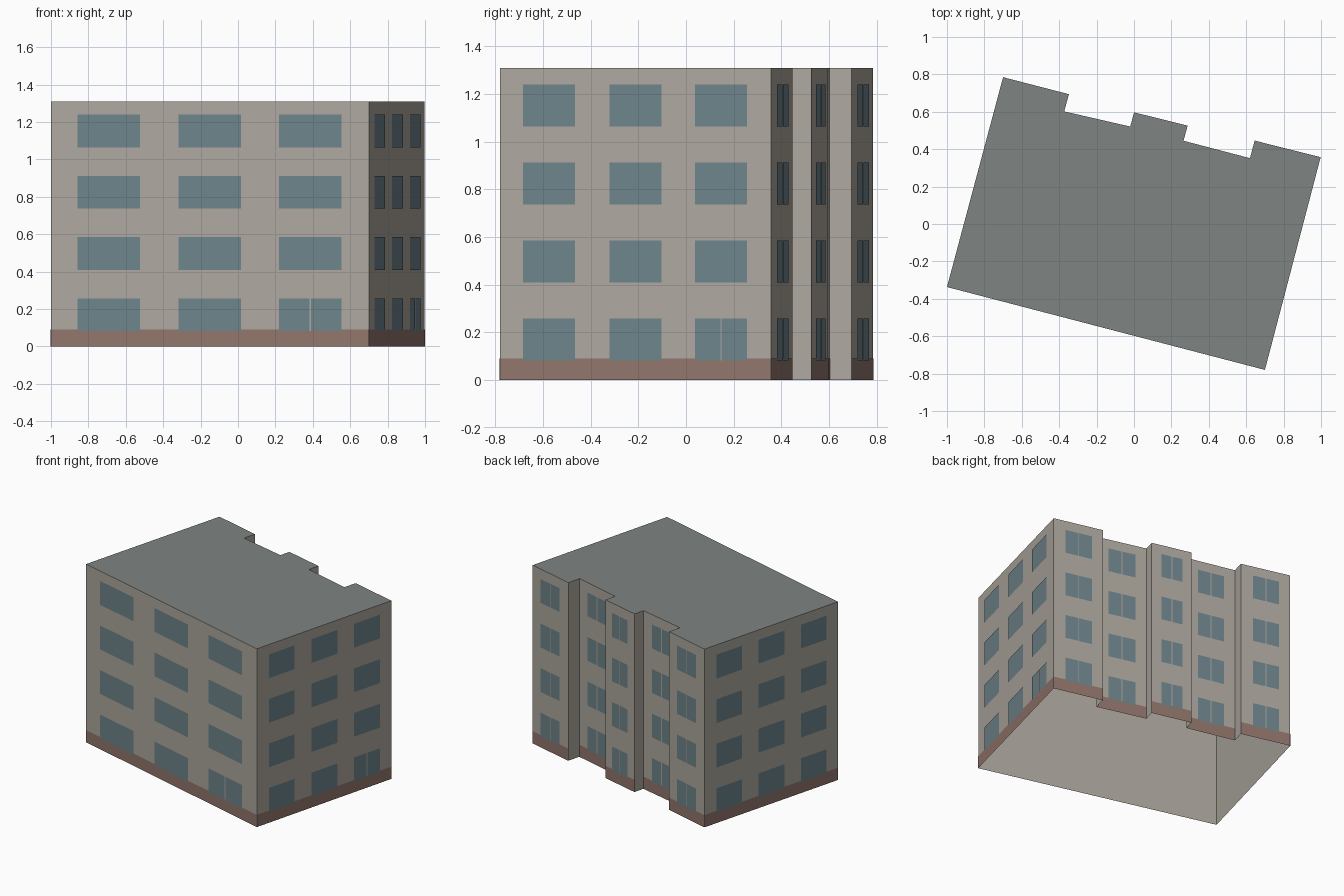
import bpy
from mathutils import Vector

if "Cube" in bpy.data.objects:
    bpy.data.objects.remove(bpy.data.objects["Cube"])

HEIGHT, PLINTH = 1.31, 0.09

# Footprint, counter-clockwise from the front left corner
A, B, C = (-1.0, -0.337), (0.70, -0.78), (0.998, 0.357)
D, E, F, G = (0.645, 0.446), (0.62, 0.352), (0.265, 0.445), (0.287, 0.526)
H, I, J, K = (0.0, 0.597), (-0.02, 0.521), (-0.373, 0.602), (-0.348, 0.694)
L = (-0.70, 0.785)
outline = [A, B, C, D, E, F, G, H, I, J, K, L]


def material(name, rgb):
    m = bpy.data.materials.new(name)
    m.diffuse_color = (*rgb, 1)
    m.use_nodes = True
    m.node_tree.nodes["Principled BSDF"].inputs["Base Color"].default_value = m.diffuse_color
    return m


wall_mat = material("wall_render", (0.42, 0.39, 0.345))
roof_mat = material("roof_grey", (0.21, 0.235, 0.225))
glass_mat = material("glass_blue", (0.155, 0.23, 0.26))
plinth_mat = material("plinth_brown", (0.285, 0.18, 0.15))


def make(name, polys, mat):
    verts, faces = [], []
    for p in polys:
        faces.append(range(len(verts), len(verts) + len(p)))
        verts += p
    me = bpy.data.meshes.new(name)
    me.from_pydata(verts, [], [list(f) for f in faces])
    me.materials.append(mat)
    ob = bpy.data.objects.new(name, me)
    bpy.context.collection.objects.link(ob)
    return ob


def panel(p, q, t0, t1, z0, z1, off=0.0):
    """Outward-facing rectangle on wall p-q, from fraction t0 to t1."""
    p, q = Vector((*p, 0)), Vector((*q, 0))
    d = q - p
    n = Vector((d.y, -d.x, 0)).normalized() * off
    a, b = p + d * t0 + n, p + d * t1 + n
    return [(a.x, a.y, z0), (b.x, b.y, z0), (b.x, b.y, z1), (a.x, a.y, z1)]


# Wall shell, open underneath, and flat roof
make("walls", [panel(p, q, 0, 1, 0, HEIGHT)
               for p, q in zip(outline, outline[1:] + outline[:1])], wall_mat)
make("roof", [[(x, y, HEIGHT) for x, y in outline]], roof_mat)

# Facades: (start, end, window centres, half width, fully split into two panes)
sides = (0.182, 0.5, 0.816)
facades = {
    "front": (A, B, sides, 0.098, False),
    "right": (B, C, sides, 0.096, False),
    "left": (L, A, sides, 0.096, False),
}
for i, (p, q) in enumerate([(C, D), (E, F), (G, H), (I, J), (K, L)]):
    facades[f"back_{i + 1}"] = (p, q, (0.503,), 0.267, True)

for name, (p, q, centres, half, split) in facades.items():
    # Brown base strip
    make(name + "_plinth", [panel(p, q, 0, 1, 0, PLINTH, 0.002)], plinth_mat)
    # Four storeys of windows; the last ground-floor one is a double door
    gap = 0.003 / (Vector(q) - Vector(p)).length
    panes = []
    for floor in range(4):
        z0 = 0.082 + 0.3275 * floor
        for k, c in enumerate(centres):
            door = floor == 0 and k == 2 and name != "left"
            spans = [(c - half, c + half)]
            if split or door:
                spans = [(c - half, c - gap), (c + gap, c + half)]
            panes += [panel(p, q, a, b, z0, z0 + 0.175, 0.004)
                      for a, b in spans]
    make(name + "_windows", panes, glass_mat)
    # Pale strip between the door leaves, over the plinth
    if name in ("front", "right"):
        c = centres[2]
        make(name + "_door_gap",
             [panel(p, q, c - gap, c + gap, 0.082, 0.257, 0.003)], wall_mat)
